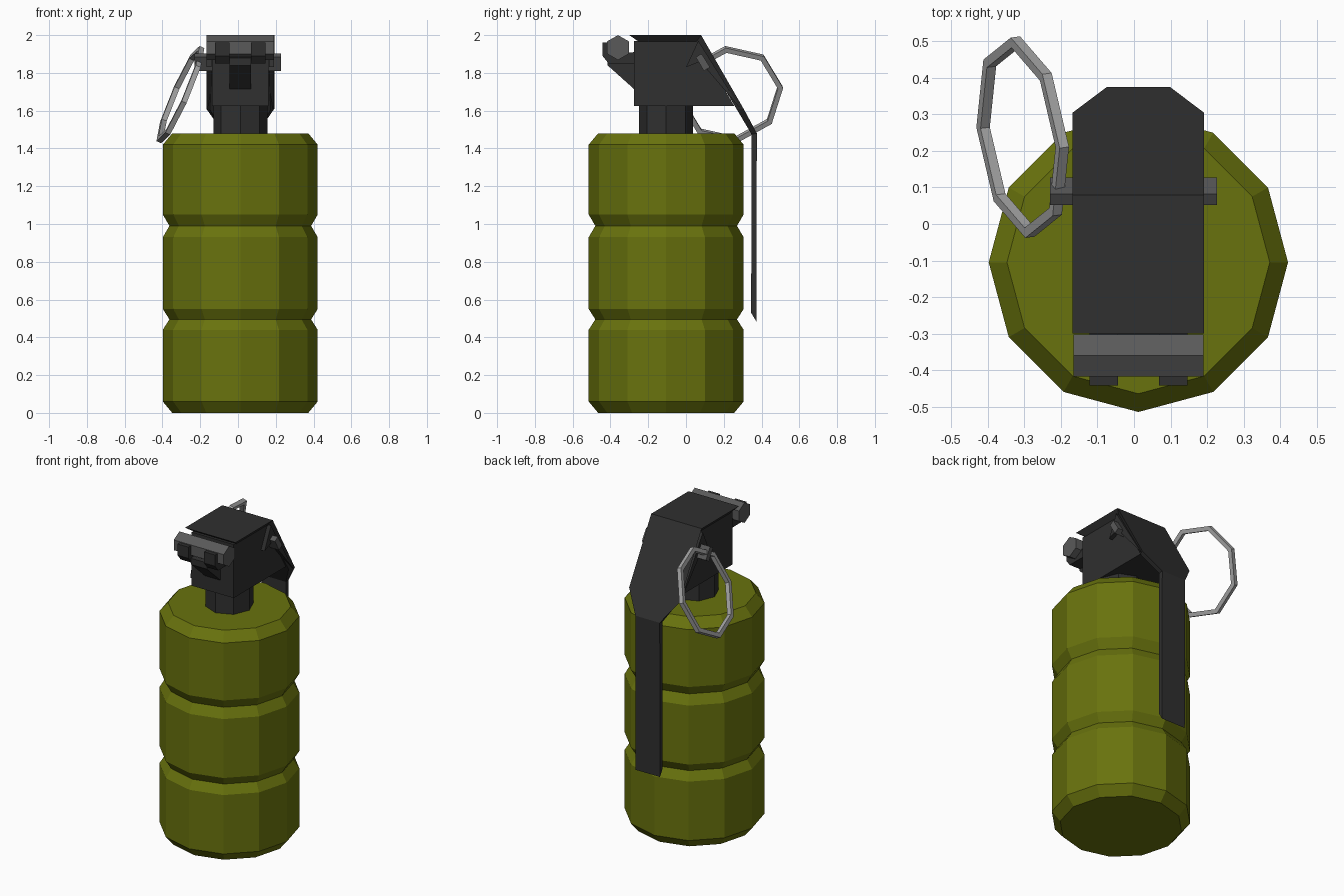
import bpy, bmesh, math
from mathutils import Vector, Matrix

if "Cube" in bpy.data.objects:
    bpy.data.objects.remove(bpy.data.objects["Cube"])

CX, CY = 0.012, -0.105      # axis of the can


def material(name, rgb):
    m = bpy.data.materials.new(name)
    m.diffuse_color = (*rgb, 1)
    m.use_nodes = True
    m.node_tree.nodes["Principled BSDF"].inputs["Base Color"].default_value = m.diffuse_color
    return m


OLIVE = material("olive green", (0.14, 0.17, 0.004))
BLACK = material("dark metal", (0.029, 0.029, 0.029))
GREY = material("grey metal", (0.10, 0.10, 0.10))
STEEL = material("bright steel", (0.38, 0.38, 0.38))


def finish(name, bm, mat):
    bmesh.ops.recalc_face_normals(bm, faces=bm.faces[:])
    me = bpy.data.meshes.new(name)
    bm.to_mesh(me)
    bm.free()
    me.materials.append(mat)
    ob = bpy.data.objects.new(name, me)
    bpy.context.collection.objects.link(ob)
    return ob


def skin(name, rings, mat, closed=False):
    """Join equal-length rings of points into a solid."""
    bm = bmesh.new()
    vs = [[bm.verts.new(p) for p in r] for r in rings]
    pairs = list(zip(vs, vs[1:] + vs[:1])) if closed else list(zip(vs, vs[1:]))
    for a, b in pairs:
        n = len(a)
        for i in range(n):
            j = (i + 1) % n
            bm.faces.new((a[i], a[j], b[j], b[i]))
    if not closed:
        bm.faces.new(vs[0])
        bm.faces.new(vs[-1])
    return finish(name, bm, mat)


def turned(name, profile, sides, mat):
    """Solid of revolution about the can axis from (radius, z) points."""
    ang = [2 * math.pi * i / sides for i in range(sides)]
    return skin(name, [[(CX + r * math.cos(a), CY + r * math.sin(a), z) for a in ang]
                       for r, z in profile], mat)


def extruded(name, yz, x0, x1, mat):
    """Side profile of (y, z) points extruded between two x positions."""
    return skin(name, [[(x, y, z) for y, z in yz] for x in (x0, x1)], mat)


# Twelve-sided can with two V grooves
R, RG, RE = 0.41, 0.375, 0.36
turned("can_body", [(RE, 0), (R, 0.06), (R, 0.44), (RG, 0.495), (R, 0.55), (R, 0.93),
                    (RG, 0.99), (R, 1.05), (R, 1.42), (RE, 1.48)], 12, OLIVE)

# Neck and fuse head
turned("neck", [(0.143, 1.46), (0.143, 1.64)], 8, BLACK)
extruded("fuse_head", [(-0.275, 1.625), (0.255, 1.625), (0.055, 1.97), (-0.275, 1.97)],
         CX - 0.15, CX + 0.15, BLACK)

# Safety lever: wide cover bending down into a narrow strip
outer = [(-0.30, 2.0, 0.18), (0.08, 2.0, 0.18), (0.305, 1.61, 0.18),
         (0.375, 1.48, 0.087), (0.372, 0.485, 0.087)]
inner = [(-0.25, 1.965, 0.15), (0.055, 1.965, 0.15), (0.27, 1.605, 0.16),
         (0.347, 1.475, 0.087), (0.345, 0.53, 0.087)]
skin("safety_lever", [[(CX - w, y, z), (CX + w, y, z), (CX + v, q, s), (CX - v, q, s)]
                      for (y, z, w), (q, s, v) in zip(outer, inner)], BLACK)

# Lever ears around the pin
for side, label in ((-1, "left"), (1, "right")):
    x = CX + side * 0.165
    extruded(label + "_lever_ear", [(0.065, 1.97), (0.0, 1.83), (0.075, 1.86), (0.29, 1.61)],
             x - 0.013, x + 0.013, BLACK)

# Cross pin, tilted parallel to the lever slope
extruded("cross_pin", [(0.082, 1.902), (0.052, 1.883), (0.095, 1.81), (0.127, 1.83)],
         -0.23, 0.227, GREY)

# Hexagonal hinge bar at the front, carried by a wedge and two hooks
extruded("hinge_bar", [(-0.36 + 0.066 * math.sin(i * math.pi / 3),
                        1.934 + 0.066 * math.cos(i * math.pi / 3)) for i in range(6)],
         CX - 0.178, CX + 0.178, GREY)
extruded("hinge_wedge", [(-0.27, 1.71), (-0.415, 1.84), (-0.415, 1.88), (-0.27, 1.91)],
         CX - 0.056, CX + 0.056, BLACK)
for side, label in ((-1, "left"), (1, "right")):
    x = CX + side * 0.095
    extruded(label + "_hinge_hook", [(-0.27, 1.85), (-0.41, 1.85), (-0.442, 1.89),
                                     (-0.442, 1.962), (-0.40, 1.962), (-0.40, 1.90),
                                     (-0.27, 1.91)], x - 0.039, x + 0.039, BLACK)

# Eight-sided pull ring, tilted on the left of the head
e1 = Vector((-0.02, 0.275, 0.04)).normalized()
e2 = Vector((0.115, -0.04, 0.25))
e2 = (e2 - e1 * e2.dot(e1)).normalized()
e3 = e1.cross(e2)
centre = Vector((-0.305, 0.238, 1.685))
rings = []
for k in range(8):
    a = k * math.pi / 4
    d = e1 * math.cos(a) + e2 * math.sin(a)
    rings.append([centre + d * (0.264 + s * 0.014) + e3 * t * 0.014
                  for s, t in ((1, 1), (1, -1), (-1, -1), (-1, 1))])
skin("pull_ring", rings, STEEL, closed=True)
